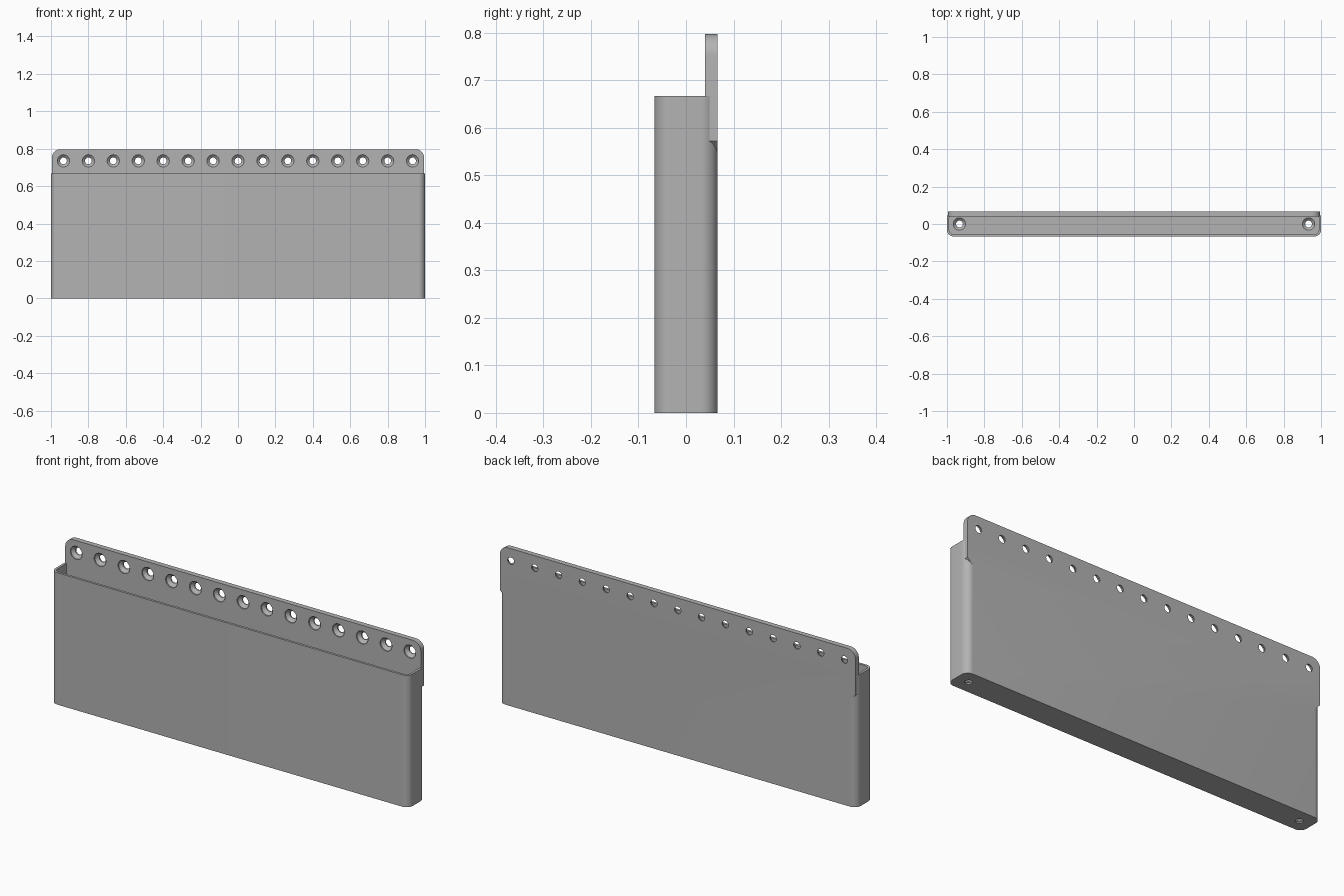
import bpy
import bmesh
from math import cos, sin, pi
from mathutils import Matrix, Vector

if "Cube" in bpy.data.objects:
    bpy.data.objects.remove(bpy.data.objects["Cube"], do_unlink=True)

HALF_X, HALF_Y, RIM_Z, TOP_Z = 1.0, 0.0665, 0.667, 0.797
WALL, FLOOR, CORNER = 0.012, 0.026, 0.035
PLATE_X, PLATE_Y = 0.995, 0.04
HOLE_X, HOLE_Z, HOLES = 0.9333, 0.735, 15

grey = bpy.data.materials.new("plain_grey")
grey.use_nodes = True
colour = (0.45, 0.45, 0.45, 1)
grey.diffuse_color = colour
grey.node_tree.nodes["Principled BSDF"].inputs["Base Color"].default_value = colour


def finish(name, bm):
    bmesh.ops.recalc_face_normals(bm, faces=bm.faces)
    mesh = bpy.data.meshes.new(name)
    bm.to_mesh(mesh)
    bm.free()
    mesh.materials.append(grey)
    obj = bpy.data.objects.new(name, mesh)
    bpy.context.collection.objects.link(obj)
    return obj


def prism(name, points, depth):
    """Extrude a closed outline of 3D points along a vector."""
    bm = bmesh.new()
    face = bm.faces.new([bm.verts.new(p) for p in points])
    new = bmesh.ops.extrude_face_region(bm, geom=[face])["geom"]
    verts = [v for v in new if isinstance(v, bmesh.types.BMVert)]
    bmesh.ops.translate(bm, verts=verts, vec=depth)
    return finish(name, bm)


def arc(cx, cy, r, start, steps=10):
    """Quarter circle, counter-clockwise from the start angle."""
    return [(cx + r * cos(start + pi / 2 * i / steps),
             cy + r * sin(start + pi / 2 * i / steps)) for i in range(steps + 1)]


def rounded_box(name, hx, hy, r, z0, z1):
    ax, ay = hx - r, hy - r
    outline = (arc(ax, ay, r, 0) + arc(-ax, ay, r, pi / 2)
               + arc(-ax, -ay, r, pi) + arc(ax, -ay, r, 3 * pi / 2))
    return prism(name, [(x, y, z0) for x, y in outline], Vector((0, 0, z1 - z0)))


def screw_cutters(name, places):
    """Turned screw-hole profiles, opening along local +z."""
    profile = [(0.018, -0.06), (0.018, -0.02), (0.033, -0.006), (0.033, 0.02)]
    sides = 32
    bm = bmesh.new()
    for place in places:
        rings = [[bm.verts.new(place @ Vector((r * cos(2 * pi * i / sides),
                                               r * sin(2 * pi * i / sides), z)))
                  for i in range(sides)] for r, z in profile]
        bm.faces.new(rings[0][::-1])
        bm.faces.new(rings[-1])
        for low, high in zip(rings, rings[1:]):
            for i in range(sides):
                j = (i + 1) % sides
                bm.faces.new((low[i], low[j], high[j], high[i]))
    return finish(name, bm)


def combine(target, other, operation):
    mod = target.modifiers.new(other.name, "BOOLEAN")
    mod.operation, mod.object, mod.solver = operation, other, "EXACT"
    bpy.context.view_layer.objects.active = target
    bpy.ops.object.modifier_apply(modifier=mod.name)
    bpy.data.objects.remove(other, do_unlink=True)


# Open bin with thin walls and rounded upright corners
bin_body = rounded_box("wall_bin", HALF_X, HALF_Y, CORNER, 0, RIM_Z)
cavity = rounded_box("cavity", HALF_X - WALL, HALF_Y - WALL, CORNER - WALL, FLOOR, 1)
combine(bin_body, cavity, "DIFFERENCE")

# Mounting plate: rounded at the top, tapered at the bottom
r, taper = 0.045, 0.03
bottom = 0.542
outline = (arc(PLATE_X - r, TOP_Z - r, r, 0) + arc(r - PLATE_X, TOP_Z - r, r, pi / 2)
           + [(-PLATE_X, bottom + taper), (taper - PLATE_X, bottom),
              (PLATE_X - taper, bottom), (PLATE_X, bottom + taper)])
plate = prism("mounting_plate", [(x, PLATE_Y, z) for x, z in outline],
              Vector((0, HALF_Y - PLATE_Y, 0)))
combine(bin_body, plate, "UNION")

# Countersunk screw holes: a row in the plate and two in the floor
facing_front = Matrix.Rotation(pi / 2, 4, "X")
step = 2 * HOLE_X / (HOLES - 1)
row = [Matrix.Translation((-HOLE_X + i * step, PLATE_Y, HOLE_Z)) @ facing_front
       for i in range(HOLES)]
combine(bin_body, screw_cutters("plate_holes", row), "DIFFERENCE")
pair = [Matrix.Translation((s * HOLE_X, 0, FLOOR)) for s in (-1, 1)]
combine(bin_body, screw_cutters("floor_holes", pair), "DIFFERENCE")

# Smooth rounded surfaces, sharp edges
bpy.ops.object.select_all(action="DESELECT")
bin_body.select_set(True)
bpy.context.view_layer.objects.active = bin_body
bpy.ops.object.shade_smooth_by_angle(angle=pi / 6)
